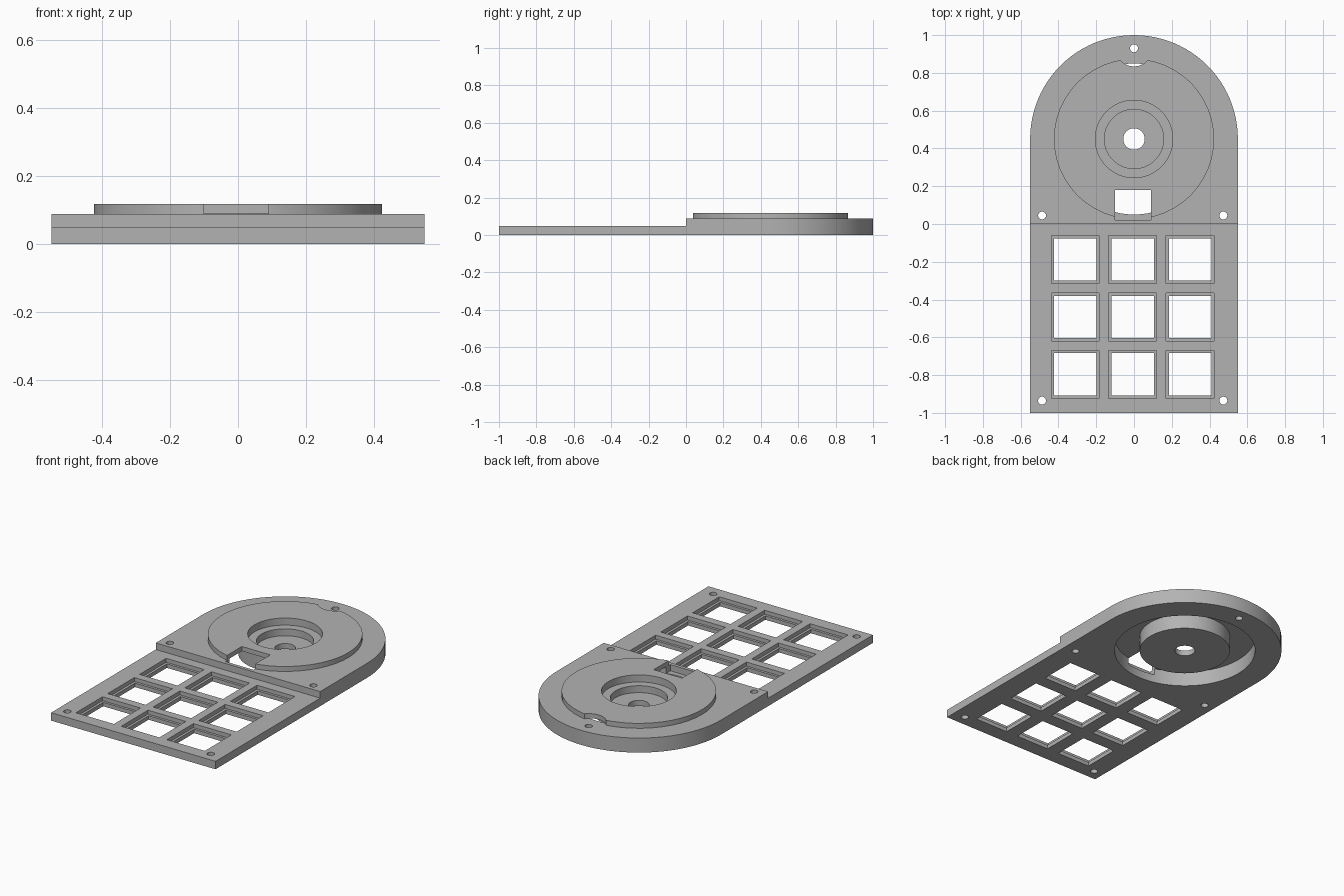
import bpy
import bmesh
from math import sin, cos, pi

if "Cube" in bpy.data.objects:
    bpy.data.objects.remove(bpy.data.objects["Cube"], do_unlink=True)

# Main sizes
PLATE_TOP, DECK_TOP, DISC_TOP = 0.048, 0.088, 0.118
HALF_WIDTH = 0.55
DIAL_Y = 0.45
BELOW, ABOVE = -0.1, 0.3

grey = bpy.data.materials.new("plain_grey")
grey.use_nodes = True
colour = (0.45, 0.45, 0.45, 1)
grey.diffuse_color = colour
grey.node_tree.nodes["Principled BSDF"].inputs["Base Color"].default_value = colour


def prism(name, outline, z0, z1):
    """Extrude a counter-clockwise outline from z0 to z1."""
    bm = bmesh.new()
    face = bm.faces.new([bm.verts.new((x, y, z0)) for x, y in outline])
    top = bmesh.ops.extrude_face_region(bm, geom=[face])["geom"]
    verts = [v for v in top if isinstance(v, bmesh.types.BMVert)]
    bmesh.ops.translate(bm, verts=verts, vec=(0, 0, z1 - z0))
    bmesh.ops.recalc_face_normals(bm, faces=bm.faces)
    mesh = bpy.data.meshes.new(name)
    bm.to_mesh(mesh)
    bm.free()
    mesh.materials.append(grey)
    obj = bpy.data.objects.new(name, mesh)
    bpy.context.collection.objects.link(obj)
    return obj


def disc(name, x, y, radius, z0, z1, sides=64):
    ring = [(x + radius * cos(2 * pi * i / sides), y + radius * sin(2 * pi * i / sides))
            for i in range(sides)]
    return prism(name, ring, z0, z1)


def box(name, x0, x1, y0, y1, z0, z1):
    return prism(name, [(x0, y0), (x1, y0), (x1, y1), (x0, y1)], z0, z1)


def combine(target, tool, operation):
    """Apply a boolean and discard the tool."""
    mod = target.modifiers.new("cut", "BOOLEAN")
    mod.operation, mod.solver, mod.object = operation, "EXACT", tool
    bpy.context.view_layer.update()
    graph = bpy.context.evaluated_depsgraph_get()
    mesh = bpy.data.meshes.new_from_object(target.evaluated_get(graph))
    target.modifiers.clear()
    target.data = mesh
    bpy.data.objects.remove(tool, do_unlink=True)


def cut(target, tool):
    combine(target, tool, "DIFFERENCE")


# Round-ended body, lowered in front to the thin key plate
arc = [(HALF_WIDTH * cos(pi * i / 48), DIAL_Y + HALF_WIDTH * sin(pi * i / 48))
       for i in range(49)]
body = prism("mounting_plate", [(-HALF_WIDTH, -1), (HALF_WIDTH, -1)] + arc, 0, DECK_TOP)
cut(body, box("front_step", -1, 1, -2, 0, PLATE_TOP, ABOVE))

# Raised dial disc with a bite around the rear screw
dial = disc("dial_disc", 0, DIAL_Y, 0.424, 0.06, DISC_TOP, 48)
cut(dial, disc("screw_clearance", 0, 0.93, 0.096, DECK_TOP, ABOVE, 32))
combine(body, dial, "UNION")

# Hollow underside, with a central cup hanging inside it
cut(body, disc("underside_recess", 0, DIAL_Y, 0.4, BELOW, 0.088 + 0.002))
combine(body, disc("cup", 0, DIAL_Y, 0.257, 0, 0.1), "UNION")
cut(body, disc("cup_rim", 0, DIAL_Y, 0.205, 0.075, ABOVE))
cut(body, disc("cup_well", 0, DIAL_Y, 0.157, 0.033, ABOVE))
cut(body, disc("shaft_hole", 0, DIAL_Y, 0.057, BELOW, ABOVE, 32))

# Slot through the front of the dial
cut(body, box("dial_slot", -0.1, 0.09, 0.021, 0.18, 0.05, ABOVE))

# Nine square openings with a shallow ledge around each
for col in range(3):
    for row in range(3):
        x, y = -0.311 + 0.304 * col, -0.188 - 0.304 * row
        for half, floor in ((0.127, 0.024), (0.112, BELOW)):
            cut(body, box("key_opening", x - half, x + half, y - half, y + half,
                          floor, ABOVE))

# Screw holes
for x, y in ((-0.487, 0.045), (0.473, 0.045), (-0.487, -0.935), (0.473, -0.935), (0, 0.93)):
    cut(body, disc("screw_hole", x, y, 0.021, BELOW, ABOVE, 24))

# Smooth the round walls, keep the edges sharp
bpy.ops.object.select_all(action="DESELECT")
body.select_set(True)
bpy.context.view_layer.objects.active = body
bpy.ops.object.shade_smooth_by_angle()
